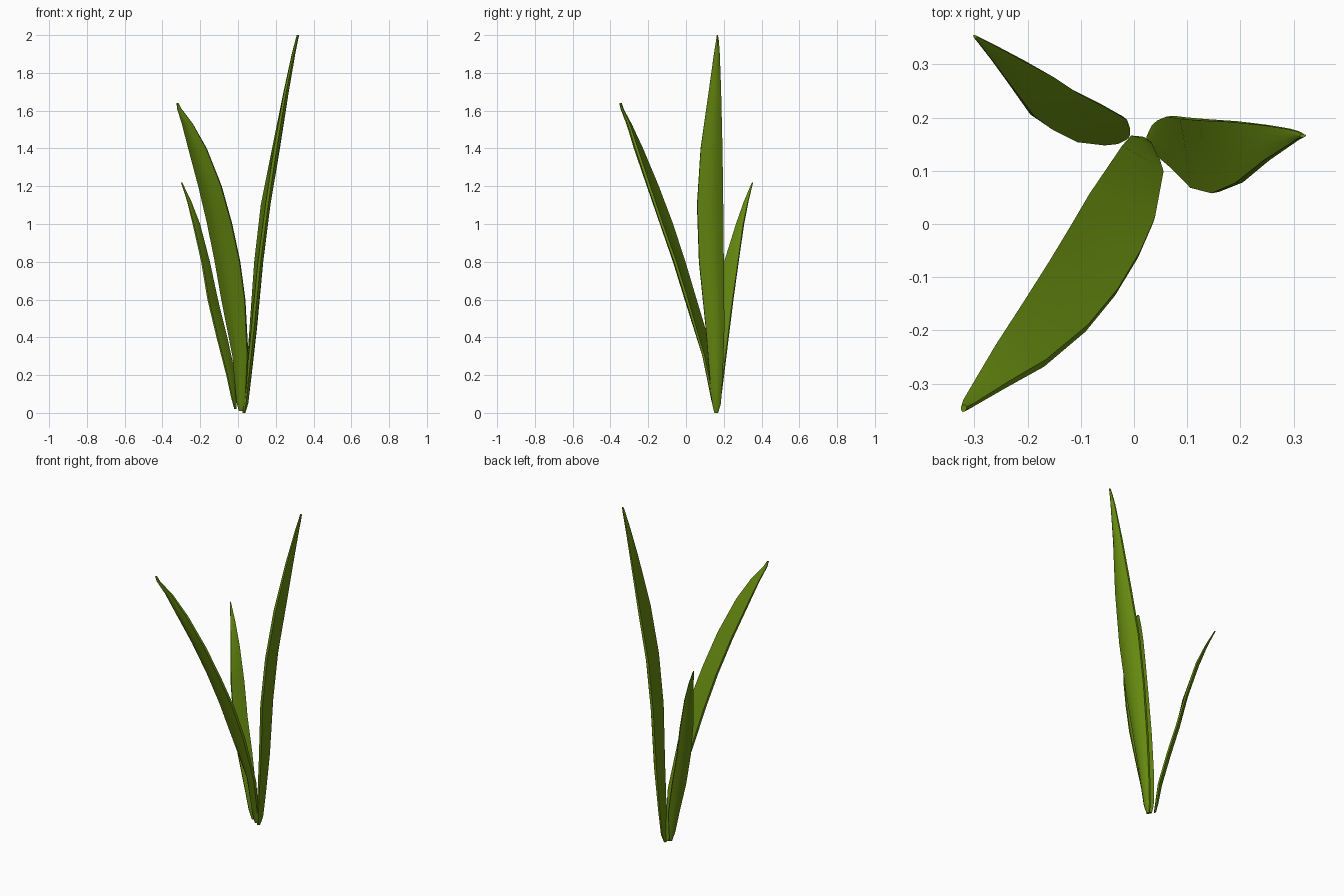
import bpy, bmesh
from mathutils import Vector

# Leaf greens
mat = bpy.data.materials.new("leaf_green")
mat.diffuse_color = (0.13, 0.25, 0.005, 1)


def leaf(name, rows, thick, sag):
    """Loft a closed, slightly channelled blade through rows of
    (z, left x, left y, right x, right y); the keel faces right-hand of left->right."""
    widest = max((Vector(r[1:3]) - Vector(r[3:5])).length for r in rows)
    bm = bmesh.new()
    rings = []
    for z, ax, ay, bx, by in rows:
        a, b = Vector((ax, ay, z)), Vector((bx, by, z))
        d = b - a
        n = Vector((d.y, -d.x, 0)).normalized()
        k = d.length / widest
        t = thick * min(1, 0.3 + k)
        ring = []
        # outer side left to right, then inner side back again
        for side, us in ((1, (-1, -0.5, 0, 0.5, 1)), (-1, (1, 0.5, 0, -0.5, -1))):
            for u in us:
                half = t * (0.5 - 0.3 * u * u)
                off = side * half + sag * k * (0.6 - u * u)
                ring.append(bm.verts.new((a + b) / 2 + d * u / 2 + n * off))
        rings.append(ring)
    for r0, r1 in zip(rings, rings[1:]):
        for i in range(len(r0)):
            j = (i + 1) % len(r0)
            bm.faces.new((r0[i], r0[j], r1[j], r1[i]))
    bm.faces.new(rings[0][::-1])
    bm.faces.new(rings[-1])
    bmesh.ops.recalc_face_normals(bm, faces=bm.faces)
    me = bpy.data.meshes.new(name)
    bm.to_mesh(me)
    bm.free()
    ob = bpy.data.objects.new(name, me)
    bpy.context.collection.objects.link(ob)
    me.materials.append(mat)
    bpy.ops.object.select_all(action='DESELECT')
    ob.select_set(True)
    bpy.context.view_layer.objects.active = ob
    bpy.ops.object.shade_smooth_by_angle(angle=0.6)


# Tall leaf leaning right (keel towards +x)
leaf("tall_leaf", [
    (0.00, 0.030, 0.150, 0.030, 0.170),
    (0.05, 0.040, 0.138, 0.040, 0.185),
    (0.20, 0.055, 0.125, 0.052, 0.195),
    (0.45, 0.082, 0.105, 0.072, 0.203),
    (0.80, 0.118, 0.070, 0.098, 0.200),
    (1.10, 0.158, 0.060, 0.133, 0.197),
    (1.40, 0.202, 0.078, 0.192, 0.193),
    (1.70, 0.252, 0.120, 0.250, 0.186),
    (1.90, 0.293, 0.148, 0.291, 0.179),
    (1.97, 0.309, 0.159, 0.309, 0.174),
    (2.00, 0.317, 0.163, 0.317, 0.169)], 0.036, 0.014)

# Middle leaf arching to the front left (keel to the front)
leaf("front_leaf", [
    (0.01, 0.005, 0.160, 0.025, 0.155),
    (0.06, -0.008, 0.160, 0.038, 0.142),
    (0.30, -0.028, 0.138, 0.050, 0.090),
    (0.60, -0.088, 0.045, 0.035, 0.000),
    (0.80, -0.123, -0.015, 0.008, -0.062),
    (1.00, -0.163, -0.080, -0.035, -0.133),
    (1.20, -0.210, -0.155, -0.090, -0.200),
    (1.40, -0.263, -0.238, -0.168, -0.265),
    (1.53, -0.297, -0.295, -0.240, -0.305),
    (1.61, -0.322, -0.335, -0.300, -0.340),
    (1.64, -0.325, -0.345, -0.315, -0.347)], 0.036, 0.014)

# Short leaf leaning to the back left (keel outward)
leaf("short_leaf", [
    (0.02, -0.010, 0.175, -0.016, 0.160),
    (0.08, -0.012, 0.185, -0.034, 0.153),
    (0.20, -0.018, 0.200, -0.060, 0.152),
    (0.40, -0.062, 0.225, -0.112, 0.158),
    (0.60, -0.112, 0.250, -0.160, 0.182),
    (0.80, -0.155, 0.278, -0.193, 0.205),
    (1.00, -0.205, 0.306, -0.238, 0.268),
    (1.12, -0.250, 0.330, -0.268, 0.309),
    (1.22, -0.297, 0.354, -0.300, 0.350)], 0.024, 0.006)
